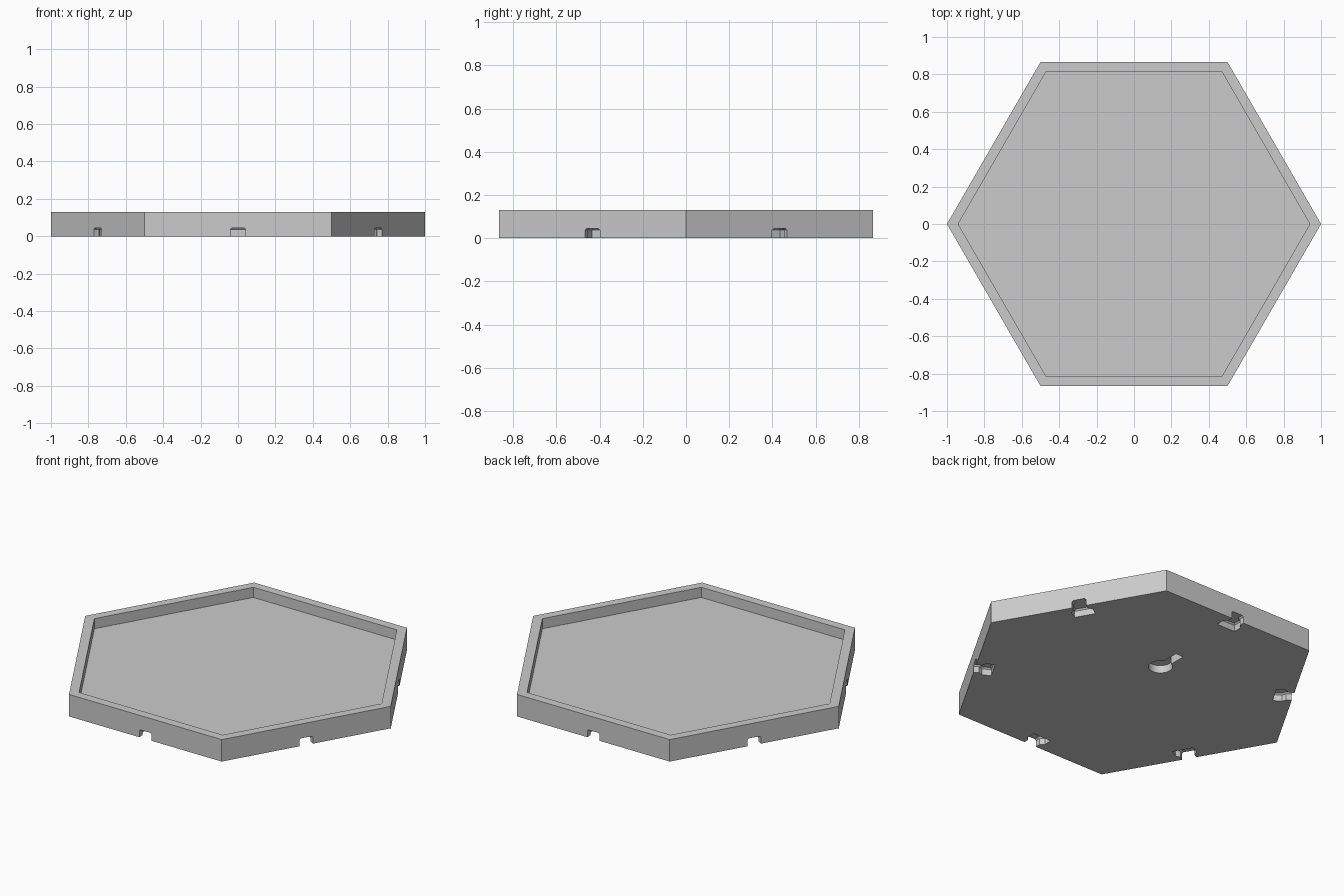
import bpy, bmesh
from math import pi, sin, cos, radians, sqrt
from mathutils import Matrix, Vector

old = bpy.data.objects.get("Cube")
if old:
    bpy.data.objects.remove(old, do_unlink=True)

HEIGHT = 0.13
FLOOR = 0.07
APOTHEM = sqrt(3) / 2
RIM_RADIUS = 0.94
SLOT_HEIGHT = 0.045

grey = bpy.data.materials.new("plain_grey")
grey.use_nodes = True
colour = (0.6, 0.6, 0.6, 1)
grey.diffuse_color = colour
grey.node_tree.nodes["Principled BSDF"].inputs["Base Color"].default_value = colour


def ring(radius, count, centre=(0, 0)):
    return [(centre[0] + radius * cos(2 * pi * i / count),
             centre[1] + radius * sin(2 * pi * i / count)) for i in range(count)]


def prism(outline, bottom, top, chamfer=0):
    """Closed upright prism, with an optional chamfer round its top."""
    bm = bmesh.new()
    base = bm.faces.new([bm.verts.new((x, y, bottom)) for x, y in outline])
    grown = bmesh.ops.extrude_face_region(bm, geom=[base], use_keep_orig=True)
    upper = [v for v in grown["geom"] if isinstance(v, bmesh.types.BMVert)]
    bmesh.ops.translate(bm, verts=upper, vec=(0, 0, top - bottom))
    if chamfer:
        edges = [e for e in bm.edges if all(v in upper for v in e.verts)]
        bmesh.ops.bevel(bm, geom=edges, offset=chamfer, segments=1, affect='EDGES')
    bmesh.ops.recalc_face_normals(bm, faces=bm.faces)
    return bm


def make_object(name, bm):
    mesh = bpy.data.meshes.new(name)
    bm.to_mesh(mesh)
    bm.free()
    obj = bpy.data.objects.new(name, mesh)
    mesh.materials.append(grey)
    bpy.context.collection.objects.link(obj)
    return obj


def cut(target, cutter):
    """Subtract the cutter from the target, then discard it."""
    cutter.hide_render = True
    mod = target.modifiers.new("cut", 'BOOLEAN')
    mod.operation = 'DIFFERENCE'
    mod.solver = 'EXACT'
    mod.object = cutter
    bpy.context.view_layer.update()
    graph = bpy.context.evaluated_depsgraph_get()
    result = bpy.data.meshes.new_from_object(target.evaluated_get(graph))
    target.modifiers.clear()
    target.data = result
    bpy.data.objects.remove(cutter, do_unlink=True)


# Hexagonal tray with a raised rim
tray = make_object("hex_tray", prism(ring(1, 6), 0, HEIGHT))
cut(tray, make_object("tray_recess", prism(ring(RIM_RADIUS, 6), FLOOR, HEIGHT + 0.1)))

# Connector slot under each side: narrow neck flaring to a wider head
half = [(0.04, -0.05), (0.04, 0.03), (0.06, 0.05), (0.06, 0.1)]
outline = half + [(-x, y) for x, y in reversed(half)]
outline = [(x, y - APOTHEM) for x, y in outline]
for i in range(6):
    slot = prism(outline, -0.05, SLOT_HEIGHT, chamfer=0.008)
    bmesh.ops.rotate(slot, verts=slot.verts, cent=Vector(),
                     matrix=Matrix.Rotation(radians(60 * i), 3, 'Z'))
    cut(tray, make_object("connector_slot", slot))

# Hanging keyhole in the underside
hole = (0, 0.22)
cut(tray, make_object("keyhole_round", prism(ring(0.065, 32, hole), -0.05, SLOT_HEIGHT)))
neck = [(-0.025, 0.22), (0.025, 0.22), (0.025, 0.38), (-0.025, 0.38)]
cut(tray, make_object("keyhole_neck", prism(neck, -0.05, SLOT_HEIGHT)))

# Facets stay flat, only the round hole is smoothed
bpy.ops.object.select_all(action='DESELECT')
tray.select_set(True)
bpy.context.view_layer.objects.active = tray
bpy.ops.object.shade_smooth_by_angle(angle=radians(20))
